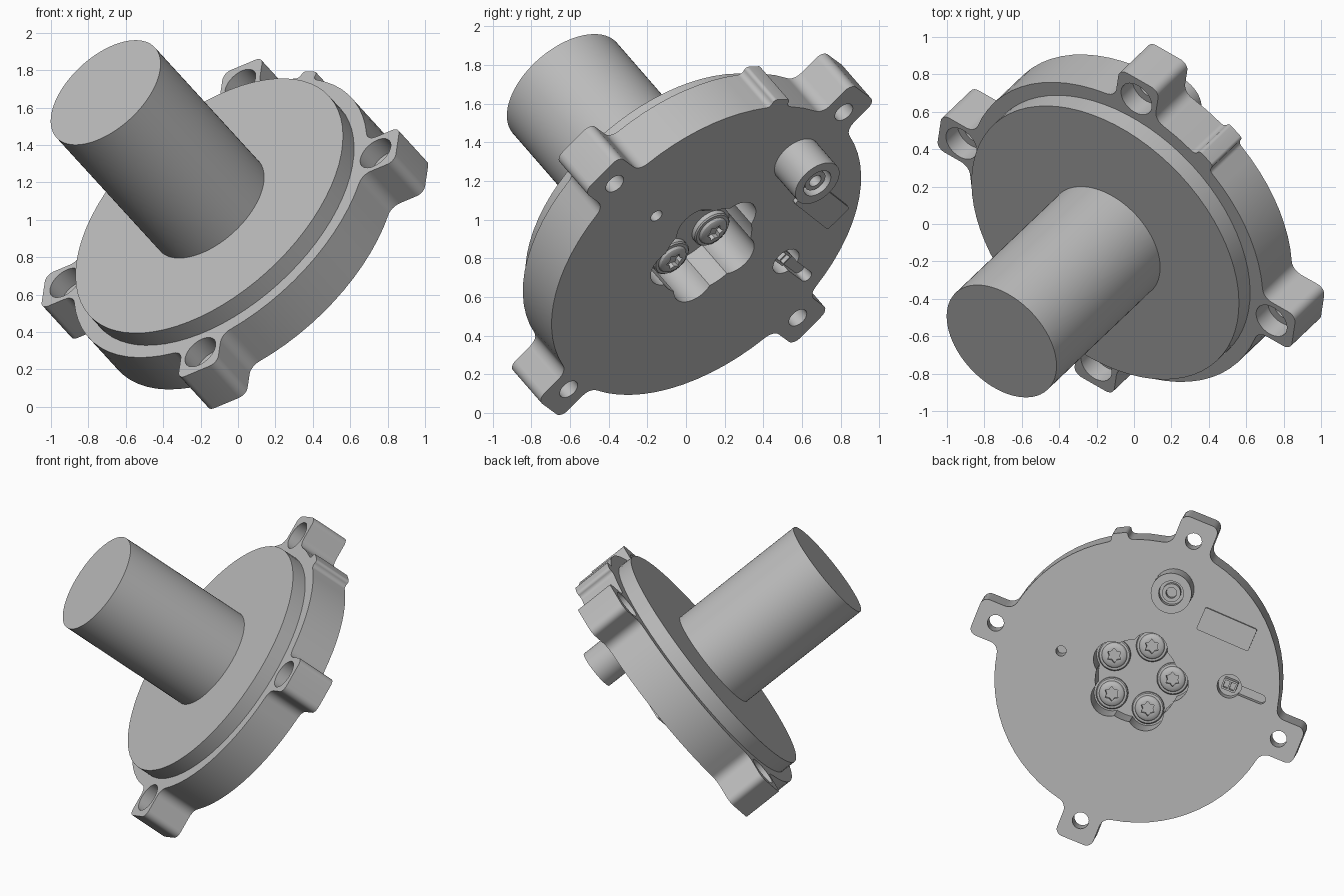
import bpy, bmesh
from math import sin, cos, pi, radians, atan2, sqrt
from mathutils import Matrix, Vector

cube = bpy.data.objects.get("Cube")
if cube:
    bpy.data.objects.remove(cube)

metal = bpy.data.materials.new("grey_metal")
metal.use_nodes = True
GREY = (0.5, 0.5, 0.5, 1)
metal.diffuse_color = GREY
metal.node_tree.nodes["Principled BSDF"].inputs["Base Color"].default_value = GREY

# Frame of the part: w runs along the tilted axis, away from the shaft
W = Vector((0.568, 0.540, -0.621)).normalized()
U = Vector((-W.y, W.x, 0)).normalized()
V = W.cross(U)
twist = radians(4)
E1 = U * cos(twist) - V * sin(twist)
E2 = U * sin(twist) + V * cos(twist)
FRAME = Matrix.Translation((-0.154, -0.10, 1.075)) @ Matrix((E1, E2, W)).transposed().to_4x4()

LEDGE, BACK, RIM = 0.105, 0.38, 0.952
LUG_START, LUG_RADIUS = 68.2, 1.016
parts = []


def polar(r, a, c=(0, 0)):
    return (c[0] + r * cos(a), c[1] + r * sin(a))


def arc(c, r, a0, a1, n):
    return [polar(r, a0 + (a1 - a0) * i / n, c) for i in range(n + 1)]


def circle(c, r, n=40):
    return arc(c, r, 0, 2 * pi, n)[:-1]


def capsule(p, q, r):
    a = atan2(q[1] - p[1], q[0] - p[0])
    return arc(q, r, a - pi / 2, a + pi / 2, 10) + arc(p, r, a + pi / 2, a + 3 * pi / 2, 10)


def box_outline(c, sx, sy, angle, r=0.012):
    """Rounded rectangle, turned about its centre."""
    pts = []
    for i, (kx, ky) in enumerate(((1, 1), (-1, 1), (-1, -1), (1, -1))):
        corner = (kx * (sx / 2 - r), ky * (sy / 2 - r))
        pts += arc(corner, r, i * pi / 2, (i + 1) * pi / 2, 4)
    ca, sa = cos(angle), sin(angle)
    return [(c[0] + x * ca - y * sa, c[1] + x * sa + y * ca) for x, y in pts]


def prism(name, pts, w0, w1, keep=True):
    """Extrude an outline along the axis."""
    bm = bmesh.new()
    face = bm.faces.new([bm.verts.new((x, y, w0)) for x, y in pts])
    ext = bmesh.ops.extrude_face_region(bm, geom=[face])
    top = [v for v in ext["geom"] if isinstance(v, bmesh.types.BMVert)]
    bmesh.ops.translate(bm, verts=top, vec=(0, 0, w1 - w0))
    bmesh.ops.recalc_face_normals(bm, faces=bm.faces)
    return finish(name, bm, keep)


def lathe(name, c, profile, n=40):
    """Stack of rings (radius, w) closed at both ends."""
    bm = bmesh.new()
    rings = [[bm.verts.new((x, y, w)) for x, y in circle(c, r, n)] for r, w in profile]
    for a, b in zip(rings, rings[1:]):
        for i in range(n):
            j = (i + 1) % n
            bm.faces.new((a[i], a[j], b[j], b[i]))
    bm.faces.new(rings[0])
    bm.faces.new(rings[-1])
    bmesh.ops.recalc_face_normals(bm, faces=bm.faces)
    return finish(name, bm)


def finish(name, bm, keep=True):
    mesh = bpy.data.meshes.new(name)
    bm.to_mesh(mesh)
    bm.free()
    mesh.materials.append(metal)
    ob = bpy.data.objects.new(name, mesh)
    bpy.context.collection.objects.link(ob)
    if keep:
        parts.append(ob)
    else:
        ob.hide_render = True
    return ob


def cut(ob, pts, w0, w1):
    cutter = prism("cutter", pts, w0, w1, keep=False)
    mod = ob.modifiers.new("cut", "BOOLEAN")
    mod.operation, mod.solver, mod.object = "DIFFERENCE", "EXACT", cutter
    bpy.context.view_layer.objects.active = ob
    bpy.ops.object.modifier_apply(modifier=mod.name)
    bpy.data.objects.remove(cutter)


def housing_outline():
    """Round rim with four filleted lugs and one small tab."""
    lugs = [(LUG_START + 90 * k, 0.13, 0.07, 1.16, 0.05) for k in range(4)]
    lugs.insert(1, (96.7, 0.055, 0.03, 1.0, 0.02))
    pts, starts = [], []
    for deg, h, f, tip, c in lugs:
        starts.append(radians(deg) - atan2(h + f, sqrt((RIM + f) ** 2 - (h + f) ** 2)))
    for i, (deg, h, f, tip, c) in enumerate(lugs):
        rc = sqrt((RIM + f) ** 2 - (h + f) ** 2)
        b = atan2(h + f, rc)
        lug = arc((rc, -h - f), f, pi - b, pi / 2, 6)
        lug += arc((tip - c, c - h), c, -pi / 2, 0, 6)
        lug += arc((tip - c, h - c), c, 0, pi / 2, 6)
        lug += arc((rc, h + f), f, -pi / 2, b - pi, 6)
        a = radians(deg)
        pts += [(x * cos(a) - y * sin(a), x * sin(a) + y * cos(a)) for x, y in lug]
        end = starts[(i + 1) % len(lugs)] + (2 * pi if i == len(lugs) - 1 else 0)
        n = max(2, round((end - a - b) / radians(5)))
        pts += arc((0, 0), RIM, a + b, end, n)[1:-1]
    return pts


# Shaft and front disc
prism("shaft", circle((0, 0), 0.357, 72), -0.975, 0.02)
prism("front_disc", circle((0, 0), 0.869, 72), 0, LEDGE + 0.015)

# Housing with counterbored lug holes
housing = prism("housing", housing_outline(), LEDGE, BACK)
for k in range(4):
    c = polar(LUG_RADIUS, radians(LUG_START + 90 * k))
    cut(housing, circle(c, 0.1, 32), 0, LEDGE + 0.11)
    cut(housing, circle(c, 0.055, 24), 0, BACK + 0.1)

# Lobed screw pocket in the back
FLOOR = 0.14
screws = [polar(0.22, radians(LUG_START + 72 * k)) for k in range(5)]
cut(housing, circle((0, 0), 0.28, 48), FLOOR, BACK + 0.1)
for c in screws:
    cut(housing, circle(c, 0.122, 32), FLOOR, BACK + 0.1)

# Pin hole, connector pocket and cable slot
PORT = (0.614, -0.027)
cut(housing, circle((-0.507, 0.195), 0.035, 20), 0.25, BACK + 0.1)
cut(housing, circle(PORT, 0.08, 32), 0.28, BACK + 0.1)
cut(housing, capsule(PORT, (0.825, -0.112), 0.032), 0.31, BACK + 0.1)

# Star-socket screws
for i, c in enumerate(screws):
    head = lathe(f"screw_{i + 1}", c, [(0.107, FLOOR - 0.01), (0.107, 0.165), (0.1, 0.172),
                                       (0.085, 0.174), (0.078, 0.186), (0.06, 0.196)], 36)
    star = [polar(0.05 if k % 2 else 0.034, k * pi / 6, c) for k in range(12)]
    cut(head, star, 0.165, 0.25)

# Connector block with two sockets
tilt = radians(-22)
block = prism("connector_block", box_outline(PORT, 0.1, 0.075, tilt), 0.27, 0.35)
for s in (-1, 1):
    cut(block, box_outline(polar(s * 0.022, tilt, PORT), 0.032, 0.05, tilt, 0.004), 0.31, 0.4)

# Round outlet boss with ring groove and bore
BOSS = (0.245, 0.622)
boss = prism("outlet_boss", circle(BOSS, 0.136, 40), BACK - 0.02, BACK + 0.2)
cut(boss, circle(BOSS, 0.083, 32), BACK + 0.13, BACK + 0.3)
core = prism("outlet_core", circle(BOSS, 0.062, 32), BACK + 0.1, BACK + 0.18)
cut(core, circle(BOSS, 0.036, 24), BACK + 0.11, BACK + 0.3)

# Raised label plate
prism("label_plate", box_outline((0.6, 0.358), 0.375, 0.16, radians(-23)), BACK - 0.01, BACK + 0.025)

# Tilt everything into place and shade
bpy.ops.object.select_all(action="DESELECT")
for ob in parts:
    ob.data.transform(FRAME)
    ob.select_set(True)
bpy.context.view_layer.objects.active = housing
bpy.ops.object.shade_smooth_by_angle(angle=radians(30))
